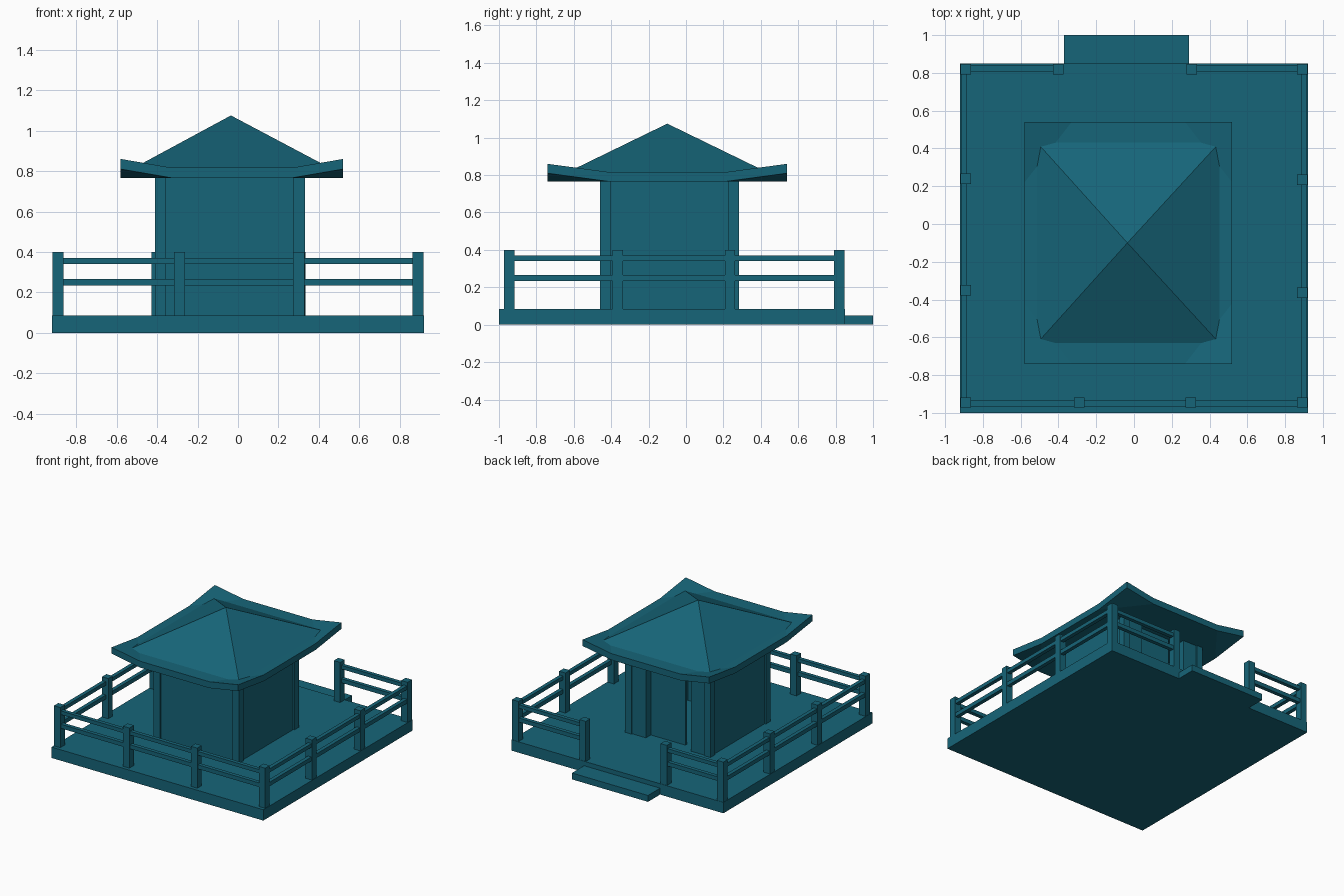
import bpy, bmesh

if "Cube" in bpy.data.objects:
    bpy.data.objects.remove(bpy.data.objects["Cube"])

mat = bpy.data.materials.new("teal")
mat.diffuse_color = (0.008, 0.13, 0.19, 1)
mat.use_nodes = True
mat.node_tree.nodes["Principled BSDF"].inputs["Base Color"].default_value = mat.diffuse_color


def finish(name, bm):
    bmesh.ops.recalc_face_normals(bm, faces=bm.faces)
    me = bpy.data.meshes.new(name)
    bm.to_mesh(me)
    bm.free()
    ob = bpy.data.objects.new(name, me)
    bpy.context.collection.objects.link(ob)
    me.materials.append(mat)
    return ob


def box(name, x, y, z):
    """Box from (min, max) ranges."""
    bm = bmesh.new()
    bmesh.ops.create_cube(bm, size=1)
    for v in bm.verts:
        v.co = [r[0] if c < 0 else r[1] for r, c in zip((x, y, z), v.co)]
    return finish(name, bm)


def span(c, w):
    return (c - w / 2, c + w / 2)


# Deck and entrance step
D = 0.085
box("deck", (-0.92, 0.92), (-1, 0.85), (0, D))
box("entrance_step", (-0.37, 0.29), (0.85, 1.0), (0, 0.05))

# Fence posts
posts = [(x, -0.945) for x in (-0.89, -0.29, 0.30, 0.89)]
posts += [(-0.89, y) for y in (-0.35, 0.24, 0.82)]
posts += [(0.89, y) for y in (-0.365, 0.235, 0.82)]
posts += [(-0.40, 0.82), (0.305, 0.82)]
for x, y in posts:
    box("fence_post", span(x, 0.055), span(y, 0.055), (D, 0.40))

# Fence rails
for z in ((0.234, 0.266), (0.342, 0.371)):
    for s in (-1, 1):
        box("side_rail", span(s * 0.898, 0.03), (-0.945, 0.82), z)
    box("front_rail", (-0.89, 0.89), span(-0.95, 0.03), z)
    box("back_rail_left", (-0.89, -0.40), span(0.823, 0.03), z)
    box("back_rail_right", (0.305, 0.89), span(0.823, 0.03), z)

# Hut corner pillars
H = (D, 0.775)
for x in ((-0.41, -0.355), (0.275, 0.33)):
    for y in ((-0.46, -0.405), (0.228, 0.283)):
        box("corner_pillar", x, y, H)

# Hut walls, with a doorway in the back
box("front_wall", (-0.36, 0.28), (-0.45, -0.415), H)
box("left_wall", (-0.40, -0.365), (-0.41, 0.235), H)
box("right_wall", (0.285, 0.32), (-0.41, 0.235), H)
box("back_wall_left", (-0.36, -0.235), (0.215, 0.275), H)
box("back_wall_right", (0.155, 0.28), (0.215, 0.275), H)
# Sliding door, left slightly open
box("sliding_door", (-0.145, 0.165), (0.195, 0.215), H)

# Eave slab: flat octagon with four upturned corner triangles
CX, CY = -0.03, -0.10
HX, HY, FX, FY = 0.55, 0.64, 0.30, 0.32
bm = bmesh.new()
outline = [(-FX, -HY, 0), (FX, -HY, 0), (HX, -HY, 1), (HX, -FY, 0),
           (HX, FY, 0), (HX, HY, 1), (FX, HY, 0), (-FX, HY, 0),
           (-HX, HY, 1), (-HX, FY, 0), (-HX, -FY, 0), (-HX, -HY, 1)]
rings = [[bm.verts.new((CX + x, CY + y, z + 0.043 * up)) for x, y, up in outline]
         for z in (0.767, 0.817)]
for ring in rings:
    bm.faces.new([v for v, p in zip(ring, outline) if not p[2]])
    for i in (2, 5, 8, 11):
        bm.faces.new((ring[i - 1], ring[i], ring[(i + 1) % 12]))
for i in range(12):
    j = (i + 1) % 12
    bm.faces.new((rings[0][i], rings[0][j], rings[1][j], rings[1][i]))
finish("eave_slab", bm)

# Pyramid roof, base sunk into the eave slab
bm = bmesh.new()
base = [bm.verts.new((CX + sx * 0.505, CY + sy * 0.555, 0.805))
        for sx, sy in ((-1, -1), (1, -1), (1, 1), (-1, 1))]
apex = bm.verts.new((-0.035, CY, 1.075))
bm.faces.new(base)
for i in range(4):
    bm.faces.new((base[i], base[(i + 1) % 4], apex))
finish("pyramid_roof", bm)
